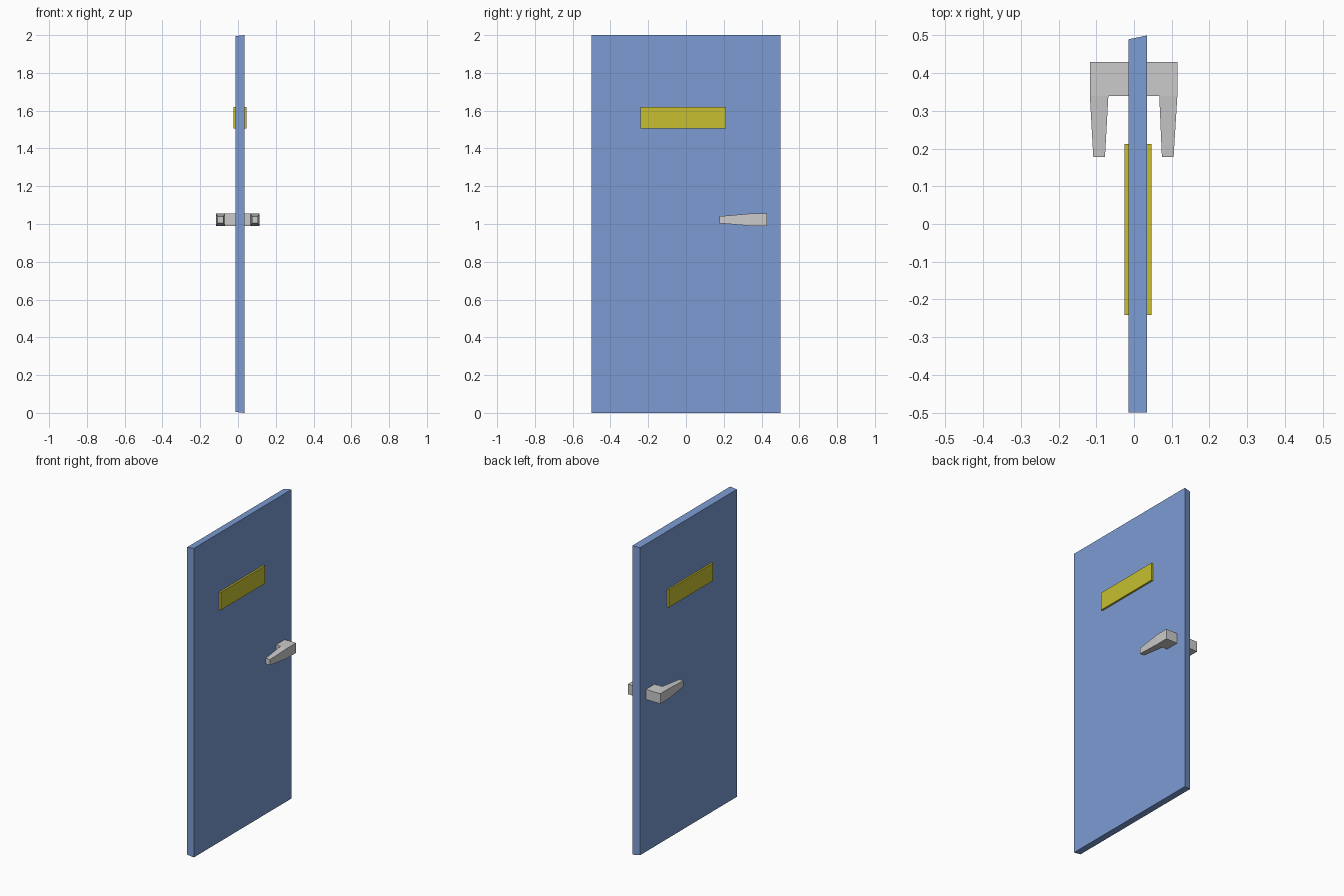
import bpy, bmesh

if "Cube" in bpy.data.objects:
    bpy.data.objects.remove(bpy.data.objects["Cube"])


def material(name, rgb):
    m = bpy.data.materials.new(name)
    m.diffuse_color = (*rgb, 1)
    m.use_nodes = True
    m.node_tree.nodes["Principled BSDF"].inputs["Base Color"].default_value = m.diffuse_color
    return m


def to_object(name, bm, mat=None):
    bmesh.ops.recalc_face_normals(bm, faces=bm.faces)
    mesh = bpy.data.meshes.new(name)
    bm.to_mesh(mesh)
    bm.free()
    ob = bpy.data.objects.new(name, mesh)
    bpy.context.collection.objects.link(ob)
    if mat:
        mesh.materials.append(mat)
    return ob


def box(name, xs, ys, zs, mat=None):
    bm = bmesh.new()
    bmesh.ops.create_cube(bm, size=1)
    for v in bm.verts:
        v.co = [r[int(c > 0)] for c, r in zip(v.co, (xs, ys, zs))]
    return to_object(name, bm, mat)


blue = material("door_blue", (0.20, 0.33, 0.65))
yellow = material("plate_yellow", (0.57, 0.52, 0.03))

# Door slab, back face slightly smaller at the latch edge, top and bottom
door = box("door_panel", (-0.014, 0.034), (-0.5, 0.5), (0, 2), blue)
for v in door.data.vertices:
    if v.co.x < 0:
        v.co.z += 0.005 if v.co.z < 1 else -0.005
        if v.co.y > 0:
            v.co.y = 0.49

# Raised plate on both faces
box("window_plate", (-0.025, 0.046), (-0.242, 0.212), (1.505, 1.62), yellow)

# Handle: spindle block with a tapered lever extruded from each end
bm = bmesh.new()
xs = (-0.117, -0.068, 0.067, 0.115)
z0, z1 = 0.99, 1.055
front = [[bm.verts.new((x, 0.34, z)) for z in (z0, z1)] for x in xs]
back = [[bm.verts.new((x, 0.43, z)) for z in (z0, z1)] for x in xs]
tip = [[bm.verts.new((x, 0.178, z)) for z in (1.004, 1.041)]
       for x in (-0.108, -0.077, 0.074, 0.105)]


def quad(a, b, c, d):
    bm.faces.new((a, b, c, d))


for i in range(3):
    quad(back[i][0], back[i + 1][0], back[i + 1][1], back[i][1])
    for k in (0, 1):
        quad(front[i][k], front[i + 1][k], back[i + 1][k], back[i][k])
for i in (0, 3):
    quad(front[i][0], front[i][1], back[i][1], back[i][0])
quad(front[1][0], front[2][0], front[2][1], front[1][1])
for i in (0, 2):
    j = i + 1
    quad(tip[i][0], tip[j][0], tip[j][1], tip[i][1])
    for k in (0, 1):
        quad(tip[i][k], tip[j][k], front[j][k], front[i][k])
    for n in (i, j):
        quad(tip[n][0], tip[n][1], front[n][1], front[n][0])
to_object("door_handle", bm)
